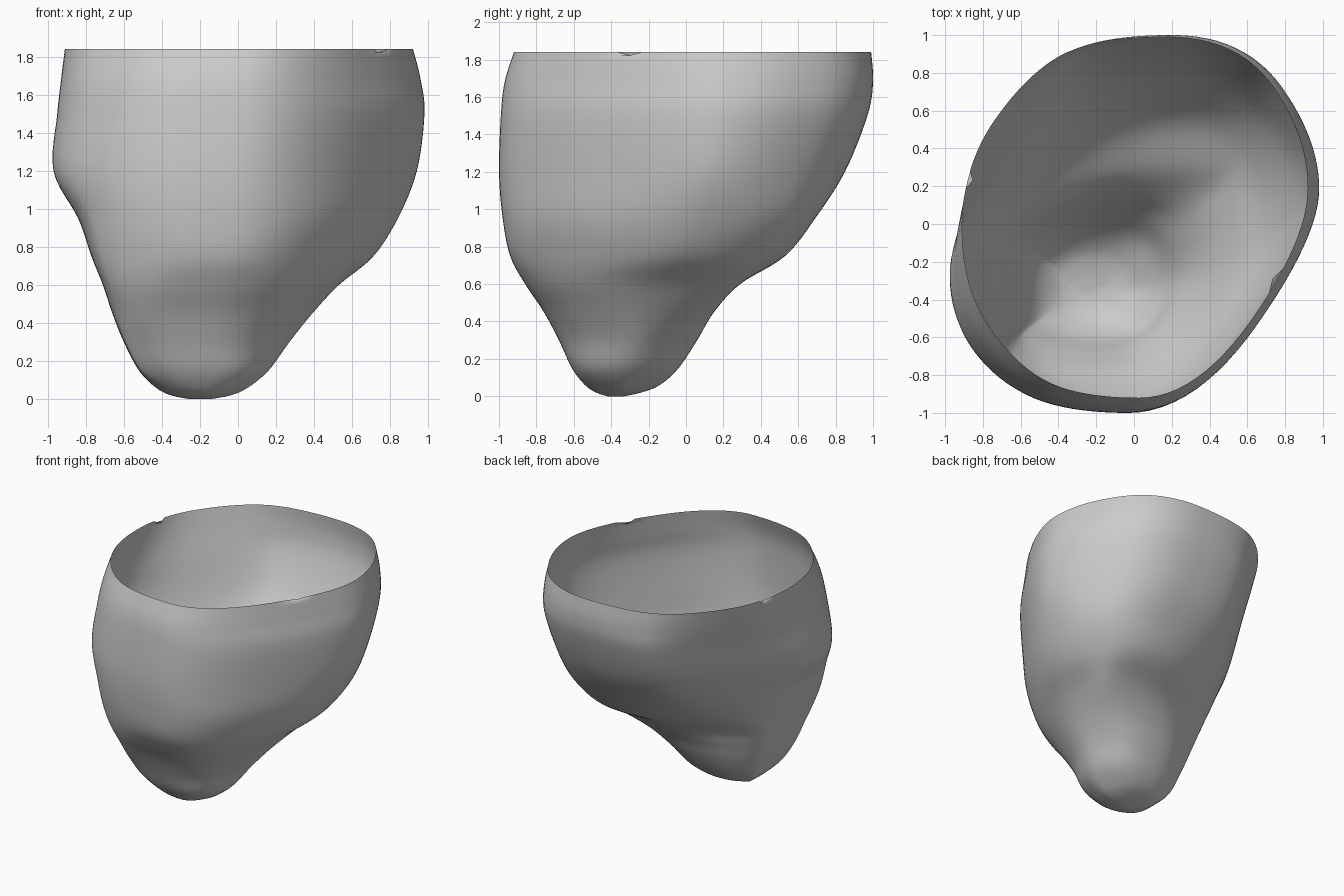
import bpy, bmesh, math
from mathutils import Vector

cube = bpy.data.objects.get("Cube")
if cube:
    bpy.data.objects.remove(cube, do_unlink=True)

# Directions in which the reach of every cross-section is given
ANGLES = [math.radians(a) for a in (0, 35, 90, 118, 145, 180, 215, 245, 270, 325)]
STEPS_AROUND = 12
STEPS_UP = 6

# Height, then reach in each direction, in hundredths
LEVELS = [
    (0, -15, -32, -33, -21, -1, 25, 42, 46, 42, 10),
    (2, -4, -22, -24, -10, 11, 35, 51, 53, 48, 18),
    (6, 5, -13, -14, 1, 22, 43, 59, 60, 54, 26),
    (15, 16, 0, -4, 10, 31, 52, 71, 69, 61, 36),
    (30, 27, 13, 6, 18, 38, 60, 81, 78, 68, 43),
    (45, 39, 30, 15, 24, 44, 66, 88, 87, 76, 53),
    (60, 53, 52, 29, 31, 50, 71, 95, 95, 86, 64),
    (75, 71, 71, 53, 47, 57, 77, 100, 100, 94, 72),
    (95, 84, 87, 69, 64, 66, 84, 104, 104, 98, 79),
    (120, 94, 97, 85, 81, 75, 97, 108, 106, 100, 82),
    (150, 98, 105, 97, 93, 83, 95, 104, 104, 99, 84),
    (168, 96, 105, 100, 96, 88, 93, 100, 101, 97, 82),
    (184, 92, 102, 99, 97, 92, 91, 94, 95, 92, 80),
]


def catmull(p, q, r, s, t):
    return 0.5 * (2 * q + (r - p) * t + (2 * p - 5 * q + 4 * r - s) * t ** 2
                  + (3 * q - p - 3 * r + s) * t ** 3)


def smooth_levels(rows):
    """Interpolate the levels with a spline."""
    result = []
    last = len(rows) - 1
    for i in range(last):
        four = [rows[min(max(k, 0), last)] for k in range(i - 1, i + 3)]
        for step in range(STEPS_UP):
            result.append([catmull(*v, step / STEPS_UP) / 100 for v in zip(*four)])
    result.append([v / 100 for v in rows[-1]])
    return result


def cross_section(reach):
    """Closed curve that touches the limit line of every direction."""
    corners = []
    n = len(ANGLES)
    for i in range(n):
        a, b = ANGLES[i], ANGLES[(i + 1) % n]
        h, k = reach[i], reach[(i + 1) % n]
        d = math.sin(b - a)
        corners.append(Vector(((h * math.sin(b) - k * math.sin(a)) / d,
                               (k * math.cos(a) - h * math.cos(b)) / d)))
    points = []
    for i, c in enumerate(corners):
        start = (corners[i - 1] + c) / 2
        end = (c + corners[(i + 1) % n]) / 2
        for step in range(STEPS_AROUND):
            t = step / STEPS_AROUND
            points.append(start * (1 - t) ** 2 + c * 2 * t * (1 - t) + end * t ** 2)
    return points


# Open shell lofted from the rounded tip up to the rim
bm = bmesh.new()
rings = [[bm.verts.new((p.x, p.y, max(z, 0))) for p in cross_section(reach)]
         for z, *reach in smooth_levels(LEVELS)]
for low, high in zip(rings, rings[1:]):
    for j in range(len(low)):
        k = (j + 1) % len(low)
        bm.faces.new((low[j], low[k], high[k], high[j]))
bm.faces.new(rings[0][::-1])

# Two small nicks in the rim
for spot in (Vector((-0.87, 0.22)), Vector((0.77, -0.3))):
    vert = min(rings[-1], key=lambda v: (v.co.xy - spot).length)
    vert.co.x *= 0.97
    vert.co.y *= 0.97
    vert.co.z -= 0.02

mesh = bpy.data.meshes.new("open_shell")
bm.to_mesh(mesh)
bm.free()
shell = bpy.data.objects.new("open_shell", mesh)
bpy.context.collection.objects.link(shell)

# Single plain grey
grey = bpy.data.materials.new("light_grey")
grey.use_nodes = True
colour = (0.6, 0.6, 0.6, 1)
grey.diffuse_color = colour
grey.node_tree.nodes["Principled BSDF"].inputs["Base Color"].default_value = colour
mesh.materials.append(grey)

bpy.context.view_layer.objects.active = shell
shell.select_set(True)
bpy.ops.object.shade_smooth_by_angle(angle=math.radians(60))
